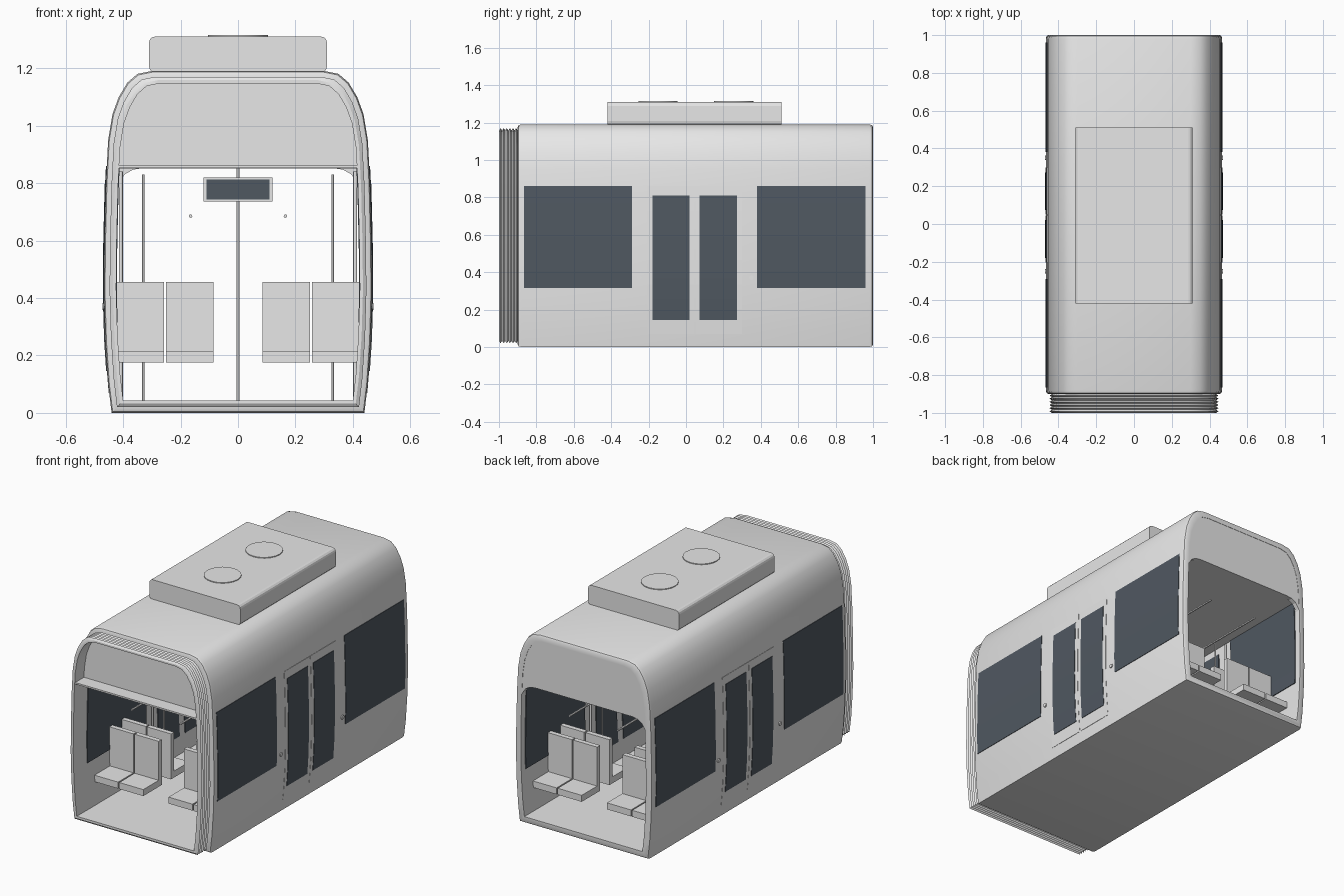
import bpy
import bmesh
import math
from mathutils import Matrix

cube = bpy.data.objects.get("Cube")
if cube:
    bpy.data.objects.remove(cube, do_unlink=True)


def material(name, color):
    m = bpy.data.materials.new(name)
    m.use_nodes = True
    m.diffuse_color = color
    m.node_tree.nodes["Principled BSDF"].inputs["Base Color"].default_value = color
    return m


GREY = material("light grey", (0.8, 0.8, 0.8, 1))
GLASS = material("dark glass", (0.08, 0.098, 0.12, 1))

# Half cross-section of the car body, from sill to roof
WIDTH, HEIGHT, WALL = 0.467, 1.19, 0.04
HALF = [(0.44, 0), (0.452, 0.1), (0.462, 0.25), (WIDTH, 0.42), (0.465, 0.6),
        (0.46, 0.8), (0.452, 0.95), (0.437, 1.04), (0.415, 1.1),
        (0.385, 1.15), (0.35, 1.18), (0.3, HEIGHT)]


def section(inset):
    """Whole cross-section, shrunk inwards by inset."""
    side = [(x * (1 - inset / WIDTH), inset + z * (1 - 2 * inset / HEIGHT)) for x, z in HALF]
    return side + [(-x, z) for x, z in reversed(side)]


def wall_x(z):
    """Half width of the outer wall at height z."""
    for (xa, za), (xb, zb) in zip(HALF, HALF[1:]):
        if za <= z <= zb:
            return xa + (xb - xa) * (z - za) / (zb - za)
    return HALF[-1][0]


def finish(name, bm, mat, smooth=False):
    bmesh.ops.recalc_face_normals(bm, faces=bm.faces)
    mesh = bpy.data.meshes.new(name)
    bm.to_mesh(mesh)
    bm.free()
    mesh.materials.append(mat)
    obj = bpy.data.objects.new(name, mesh)
    bpy.context.collection.objects.link(obj)
    if smooth:
        bpy.ops.object.select_all(action="DESELECT")
        obj.select_set(True)
        bpy.context.view_layer.objects.active = obj
        bpy.ops.object.shade_smooth_by_angle(angle=math.radians(30))
    return obj


def tube(name, rings):
    """Hollow shell through (y, inset) rings, closed back on the first ring."""
    bm = bmesh.new()
    loops = [[bm.verts.new((x, y, z)) for x, z in section(d)] for y, d in rings]
    for a, b in zip(loops, loops[1:] + loops[:1]):
        for i in range(len(a)):
            j = (i + 1) % len(a)
            bm.faces.new((a[i], a[j], b[j], b[i]))
    return finish(name, bm, GREY, True)


def prism(name, outline, y0, y1, mat=GREY):
    """Outline in x and z, extruded along y."""
    bm = bmesh.new()
    a, b = [[bm.verts.new((x, y, z)) for x, z in outline] for y in (y0, y1)]
    bm.faces.new(a)
    bm.faces.new(b[::-1])
    for i in range(len(a)):
        j = (i + 1) % len(a)
        bm.faces.new((a[i], a[j], b[j], b[i]))
    return finish(name, bm, mat)


def box(name, x0, x1, y0, y1, z0, z1, mat=GREY):
    return prism(name, [(x0, z0), (x1, z0), (x1, z1), (x0, z1)], y0, y1, mat)


def rod(name, center, radius, length, axis="Z", sides=12):
    bm = bmesh.new()
    turn = {"Z": Matrix(), "Y": Matrix.Rotation(math.pi / 2, 4, "X"),
            "X": Matrix.Rotation(math.pi / 2, 4, "Y")}[axis]
    bmesh.ops.create_cone(bm, cap_ends=True, segments=sides, radius1=radius, radius2=radius,
                          depth=length, matrix=Matrix.Translation(center) @ turn)
    return finish(name, bm, GREY, True)


def wall_plate(name, y0, y1, z0, z1, inner, outer, mat):
    """Thin plate following the curve of both side walls."""
    heights = [z0 + (z1 - z0) * i / 6 for i in range(7)]
    for side, label in ((1, "left"), (-1, "right")):
        outline = [(side * (wall_x(z) + outer), z) for z in heights]
        outline += [(side * (wall_x(z) + inner), z) for z in reversed(heights)]
        prism(f"{label}_{name}", outline, y0, y1, mat)


def pane(name, y0, y1, z0, z1, proud):
    wall_plate(name + "_outside", y0, y1, z0, z1, -0.003, proud, GLASS)
    wall_plate(name + "_inside", y0, y1, z0, z1, -0.045, -0.037, GLASS)


# Body shell with softened ends
tube("body_shell", [(-0.9, WALL), (-0.9, 0.015), (-0.895, 0.004), (-0.88, 0),
                    (0.98, 0), (0.995, 0.004), (1, 0.013), (1, WALL)])

# Folded gangway bellows
folds = 6
pleats = [(-1 + 0.1 * i / (2 * folds), 0.02 if i % 2 else 0.032) for i in range(2 * folds + 1)]
tube("bellows", pleats + [(-0.9, 0.043), (-1, 0.043)])

# Bulkheads above both ends, the rear one with an arched opening
top = [p for p in section(0.034) if p[1] > 0.87]
corner = [(0.428, 0.77), (0.416, 0.8), (0.395, 0.83), (0.365, 0.847), (0.33, 0.852)]
arch = [(-x, z) for x, z in corner] + corner[::-1]
prism("rear_bulkhead", top + arch, 0.97, 0.998)
prism("front_bulkhead", top + [(-0.42, 0.85), (0.42, 0.85)], -0.91, -0.89)
box("ceiling", -0.42, 0.42, -0.995, 0.975, 0.852, 0.862)

# Side windows
pane("front_window", -0.865, -0.29, 0.315, 0.86, 0.003)
pane("rear_window", 0.38, 0.96, 0.315, 0.86, 0.003)

# Double doors with glazing and push buttons
DOOR = 0.0475
for label, y0, y1, g0, g1 in (("front", -0.205, 0.045, -0.18, 0.02),
                              ("rear", 0.05, 0.3, 0.073, 0.273)):
    wall_plate(label + "_door_leaf", y0, y1, 0.07, 0.86, -0.004, 0.002, GREY)
    pane(label + "_door_glass", g0, g1, 0.145, 0.81, 0.004)
for side in (1, -1):
    for y in (-0.25, 0.35):
        rod("door_button", (side * 0.466, y, 0.37), 0.012, 0.012, "X")

# Roof unit with rounded long edges and two fan covers
unit = box("roof_unit", -0.31, 0.31, -0.42, 0.51, 1.185, 1.31)
bevel = unit.modifiers.new("rounded_edges", "BEVEL")
bevel.width = 0.022
bevel.segments = 3
bevel.limit_method = "WEIGHT"
weights = unit.data.attributes.new("bevel_weight_edge", "FLOAT", "EDGE")
for edge in unit.data.edges:
    a, b = [unit.data.vertices[v].co for v in edge.vertices]
    weights.data[edge.index].value = float(abs(a.y - b.y) > 0.5)
for y in (-0.15, 0.255):
    rod("fan_cover", (0, y, 1.311), 0.105, 0.008, sides=20)

# Back-to-back seat pairs beside each window
for middle in (-0.575, 0.668):
    for facing in (-1, 1):
        for x in (-0.34, -0.168, 0.168, 0.34):
            lo, hi = x - 0.082, x + 0.082
            span = sorted((middle + facing * 0.045, middle + facing * 0.225))
            box("seat_cushion", lo, hi, *span, 0.175, 0.215)
            span = sorted((middle + facing * 0.045, middle + facing * 0.075))
            box("seat_back", lo, hi, *span, 0.175, 0.455)

# Grab poles and overhead rails
rod("center_pole", (0, DOOR, 0.445), 0.006, 0.82)
for side in (-1, 1):
    for y in (-0.25, 0.345):
        rod("vestibule_pole", (side * 0.33, y, 0.435), 0.005, 0.79)
        rod("door_pole", (side * 0.408, y, 0.44), 0.007, 0.8)
    rod("overhead_rail", (side * 0.165, 0.05, 0.685), 0.006, 1.7, "Y")

# Hanging passenger display
box("display_case", -0.12, 0.12, DOOR - 0.02, DOOR + 0.02, 0.735, 0.82)
for face in (-1, 1):
    y = DOOR + face * 0.02
    box("display_screen", -0.11, 0.11, y - 0.003, y + 0.003, 0.742, 0.813, GLASS)
